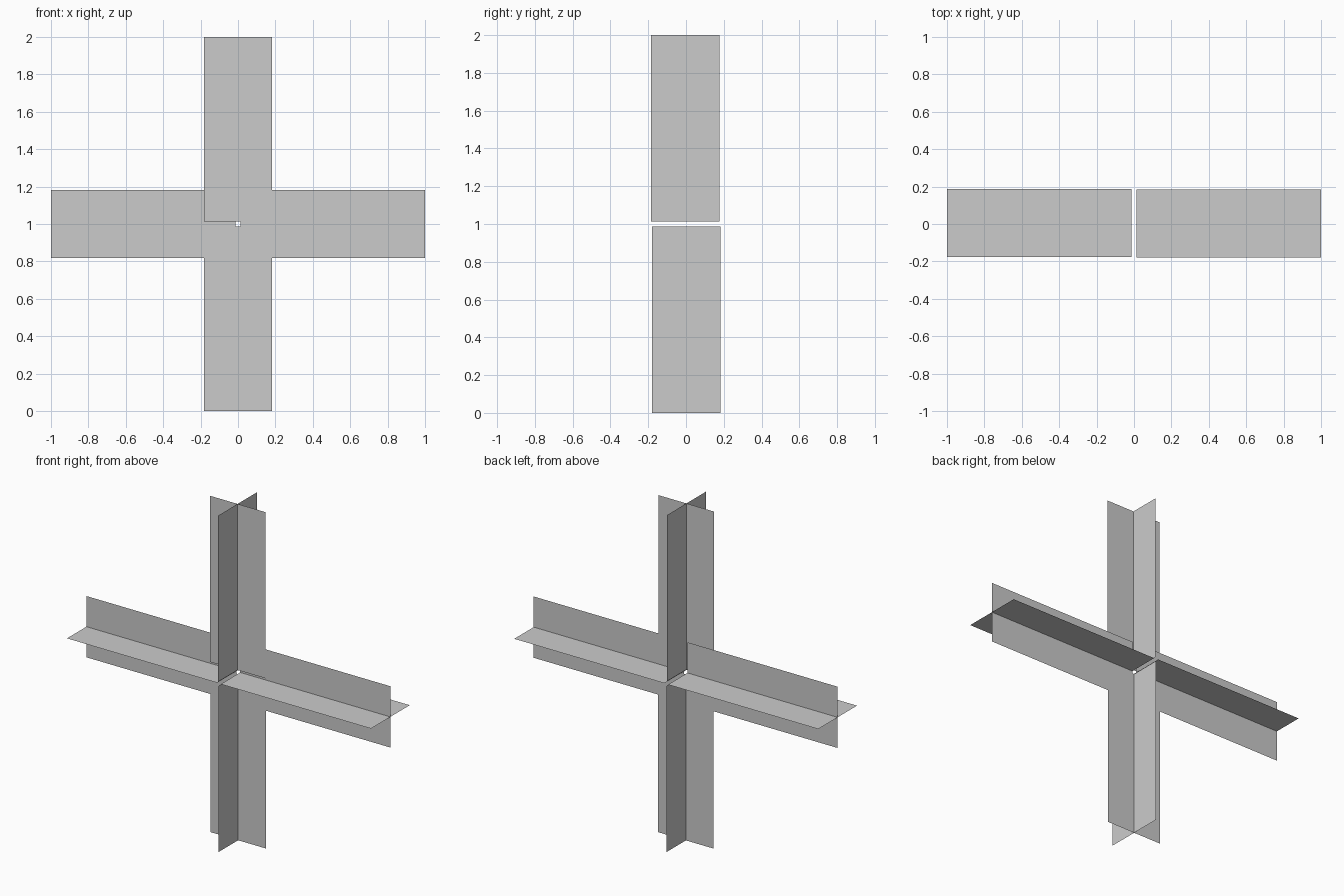
import bpy
import bmesh
from math import radians
from mathutils import Matrix, Vector

if "Cube" in bpy.data.objects:
    bpy.data.objects.remove(bpy.data.objects["Cube"])

INNER, OUTER, HALF = 0.013, 1.0, 0.182
CENTRE = Vector((0, 0, 1))


def arm(name, angle, y_shift):
    """Two strips crossing along the arm's long axis, turned about the centre."""
    bm = bmesh.new()
    for side in (Vector((0, 0, HALF)), Vector((0, HALF, 0))):
        a, b = Vector((INNER, 0, 0)), Vector((OUTER, 0, 0))
        bm.faces.new([bm.verts.new(p) for p in (a - side, b - side, b + side, a + side)])
    turn = Matrix.Rotation(radians(angle), 4, 'Y')
    shift = Matrix.Translation(CENTRE + Vector((0, y_shift, 0)))
    bm.transform(shift @ turn)
    mesh = bpy.data.meshes.new(name)
    bm.to_mesh(mesh)
    bm.free()
    bpy.context.collection.objects.link(bpy.data.objects.new(name, mesh))


# Four crossed-strip arms, each nudged slightly in depth
for name, angle, y_shift in (("right_arm", 0, 0.002), ("lower_arm", 90, 0.001),
                             ("left_arm", 180, 0.005), ("upper_arm", 270, -0.004)):
    arm(name, angle, y_shift)
